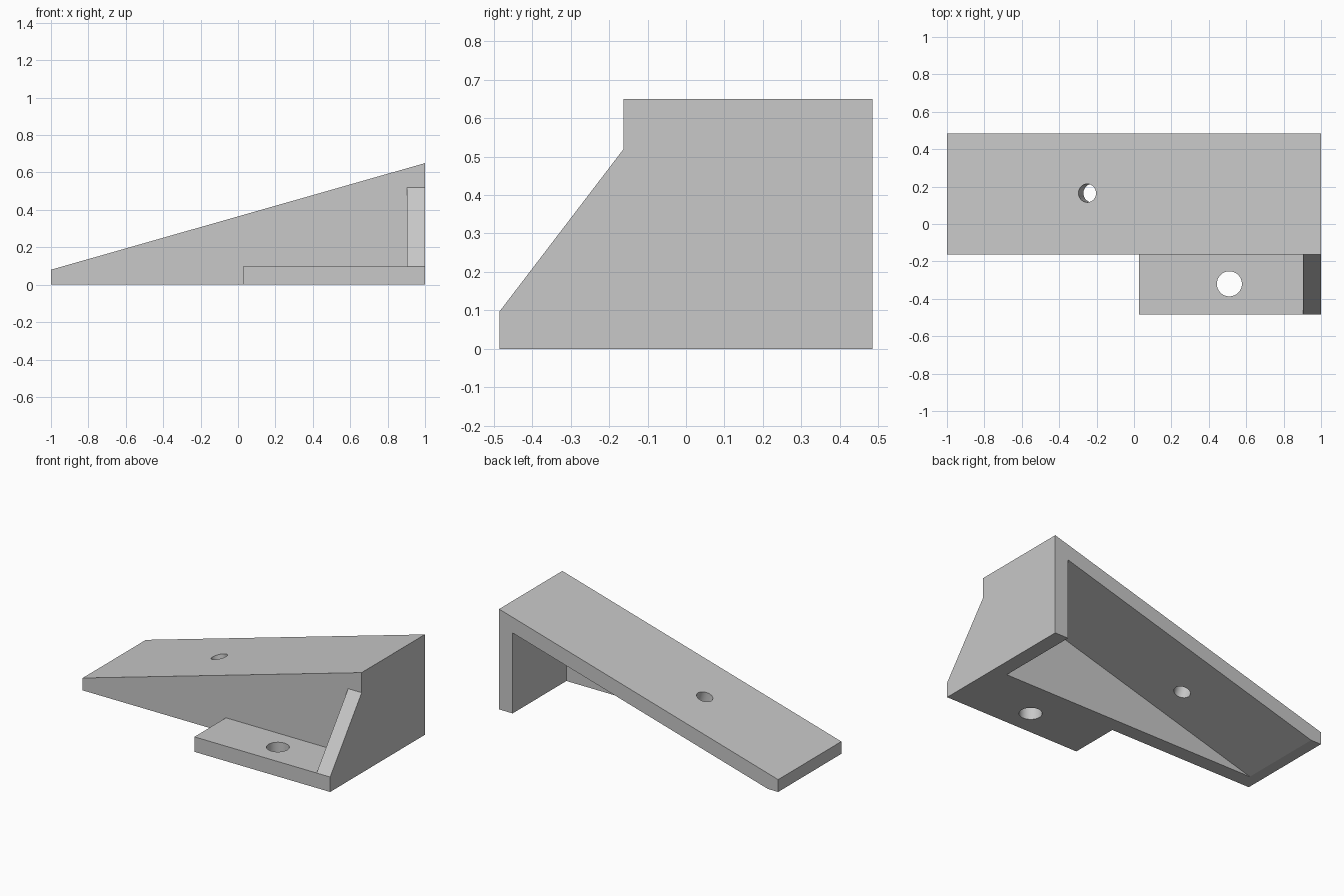
import bpy, bmesh, math
from mathutils import Matrix, Vector

if "Cube" in bpy.data.objects:
    bpy.data.objects.remove(bpy.data.objects["Cube"], do_unlink=True)

WALL = 0.097                      # wall thickness
BACK, FRONT, TOE = 0.485, -0.162, -0.485
LOW, HIGH = 0.08, 0.65            # ramp heights at both ends
SLOPE = math.atan((HIGH - LOW) / 2)

grey = bpy.data.materials.new("light grey")
grey.use_nodes = True
grey.diffuse_color = (0.58, 0.58, 0.58, 1)
grey.node_tree.nodes["Principled BSDF"].inputs["Base Color"].default_value = grey.diffuse_color


def add_object(name, bm):
    bmesh.ops.recalc_face_normals(bm, faces=bm.faces)
    mesh = bpy.data.meshes.new(name)
    bm.to_mesh(mesh)
    bm.free()
    mesh.materials.append(grey)
    obj = bpy.data.objects.new(name, mesh)
    bpy.context.collection.objects.link(obj)
    return obj


def prism(name, points, shift):
    """Extrude a flat outline along a vector."""
    bm = bmesh.new()
    face = bm.faces.new([bm.verts.new(p) for p in points])
    ext = bmesh.ops.extrude_face_region(bm, geom=[face])
    moved = [g for g in ext["geom"] if isinstance(g, bmesh.types.BMVert)]
    bmesh.ops.translate(bm, verts=moved, vec=shift)
    return add_object(name, bm)


def drill(name, centre, radius, tilt):
    bm = bmesh.new()
    place = Matrix.Translation(centre) @ Matrix.Rotation(-tilt, 4, "Y")
    bmesh.ops.create_cone(bm, cap_ends=True, segments=48, radius1=radius,
                          radius2=radius, depth=0.4, matrix=place)
    return add_object(name, bm)


def combine(target, tool, operation):
    """Apply a boolean and drop the tool."""
    mod = target.modifiers.new("combine", "BOOLEAN")
    mod.operation, mod.object, mod.solver = operation, tool, "EXACT"
    bpy.context.view_layer.objects.active = target
    bpy.ops.object.modifier_apply(modifier=mod.name)
    bpy.data.objects.remove(tool, do_unlink=True)


def ramp_z(x):
    return LOW + math.tan(SLOPE) * (x + 1)


# Ramp shell: solid wedge, hollowed from the back and below
bracket = prism("wedge_bracket",
                [(-1, FRONT, 0), (1, FRONT, 0), (1, FRONT, HIGH), (-1, FRONT, LOW)],
                Vector((0, BACK - FRONT, 0)))
drop = WALL / math.cos(SLOPE)
inner = 1 - WALL
start = -1.2
hollow = prism("hollow_cutter",
               [(start, FRONT + WALL, ramp_z(start) - drop), (start, FRONT + WALL, -0.3),
                (inner, FRONT + WALL, -0.3), (inner, FRONT + WALL, ramp_z(inner) - drop)],
               Vector((0, 1, 0)))
combine(bracket, hollow, "DIFFERENCE")

# Mounting flange and gusset, rooted in the front wall
root = FRONT + 0.05
flange = prism("flange",
               [(0.027, TOE, 0), (0.027, root, 0), (0.027, root, WALL), (0.027, TOE, WALL)],
               Vector((1 - 0.027, 0, 0)))
gusset = prism("gusset",
               [(inner, TOE, 0), (inner, root, 0), (inner, root, 0.52),
                (inner, FRONT, 0.52), (inner, TOE, WALL)],
               Vector((WALL, 0, 0)))
combine(bracket, flange, "UNION")
combine(bracket, gusset, "UNION")

# Screw holes: one square to the ramp, one straight through the flange
hole_x = -0.25
combine(bracket, drill("ramp_drill", (hole_x, 0.165, ramp_z(hole_x)), 0.049, SLOPE), "DIFFERENCE")
combine(bracket, drill("flange_drill", (0.51, -0.32, 0.05), 0.067, 0), "DIFFERENCE")

# Smooth the bores, keep the edges sharp
bpy.ops.object.select_all(action="DESELECT")
bracket.select_set(True)
bpy.context.view_layer.objects.active = bracket
bpy.ops.object.shade_smooth_by_angle(angle=math.radians(15))
